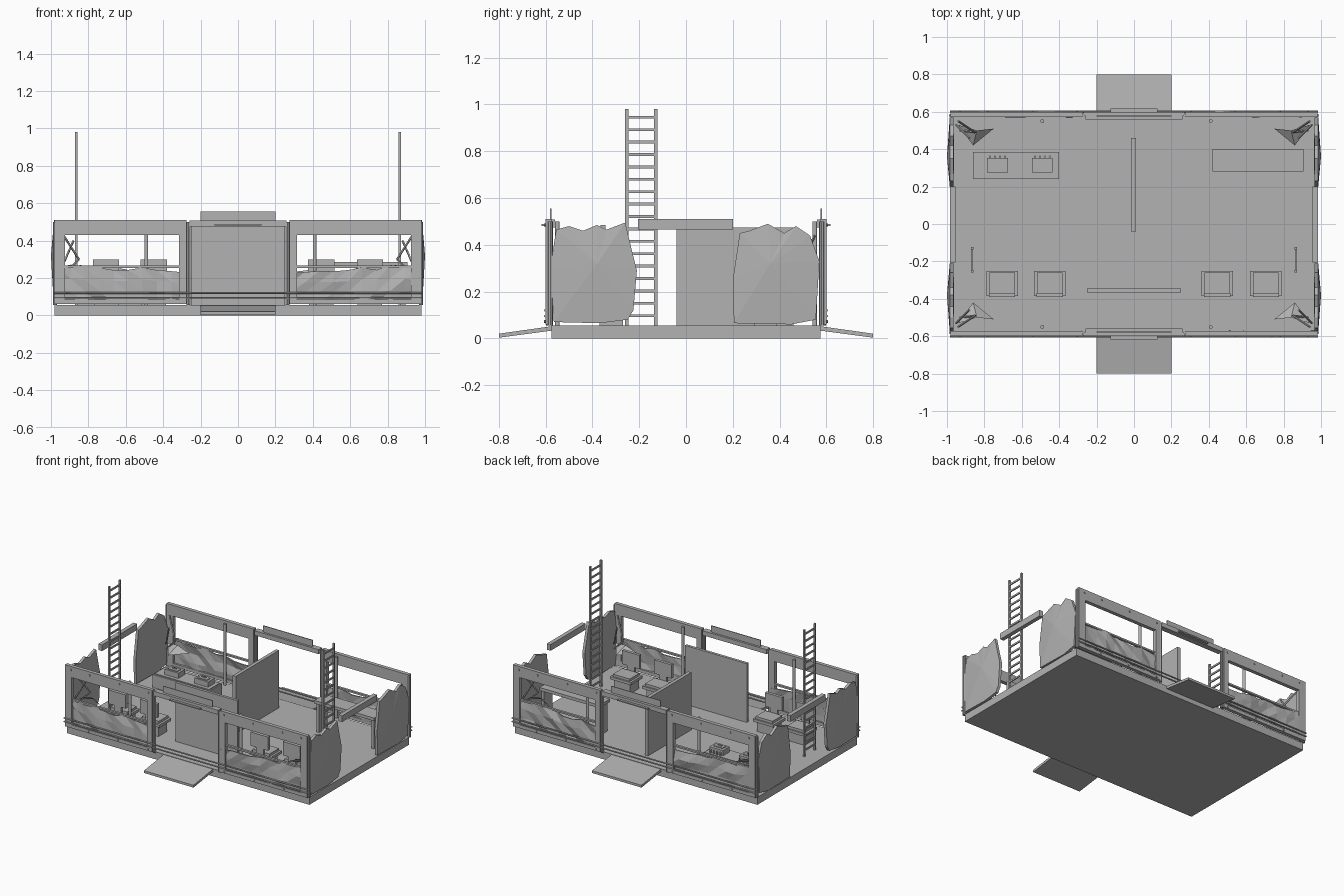
import bpy, bmesh, math, random
from mathutils import Vector

random.seed(4)
cube = bpy.data.objects.get("Cube")
if cube:
    bpy.data.objects.remove(cube)

grey = bpy.data.materials.new("plain grey")
grey.use_nodes = True
grey.diffuse_color = (0.45, 0.45, 0.45, 1)
grey.node_tree.nodes["Principled BSDF"].inputs["Base Color"].default_value = grey.diffuse_color
FLOOR = 0.055


def finish(name, bm):
    bmesh.ops.recalc_face_normals(bm, faces=bm.faces)
    mesh = bpy.data.meshes.new(name)
    bm.to_mesh(mesh)
    bm.free()
    mesh.materials.append(grey)
    obj = bpy.data.objects.new(name, mesh)
    bpy.context.collection.objects.link(obj)
    return obj


def add_box(bm, x, y, z):
    """Box from three (low, high) ranges."""
    verts = bmesh.ops.create_cube(bm, size=1)["verts"]
    for v in verts:
        v.co = Vector([(a + b) / 2 + c * (b - a) for (a, b), c in zip((x, y, z), v.co)])


def boxes(name, *ranges):
    bm = bmesh.new()
    for r in ranges:
        add_box(bm, *r)
    return finish(name, bm)


def add_rod(bm, start, end, radius, sides=8):
    start, end = Vector(start), Vector(end)
    axis = end - start
    verts = bmesh.ops.create_cone(bm, segments=sides, radius1=radius, radius2=radius,
                                  depth=axis.length, cap_ends=True)["verts"]
    turn = axis.to_track_quat("Z", "Y")
    for v in verts:
        v.co = turn @ v.co + (start + end) / 2


def rods(name, radius, *spans, sides=8):
    bm = bmesh.new()
    for start, end in spans:
        add_rod(bm, start, end, radius, sides)
    return finish(name, bm)


def span(centre, half):
    return (centre - half, centre + half)


def order(a, b):
    return (min(a, b), max(a, b))


# Floor slab and partitions
boxes("floor", ((-0.98, 0.98), (-0.575, 0.575), (0, FLOOR)))
boxes("lengthwise_partition", ((-0.015, 0.01), (-0.04, 0.46), (FLOOR, 0.475)))
boxes("crosswise_partition", ((-0.25, 0.25), (-0.365, -0.345), (FLOOR, 0.485)))


def ramp(side):
    bm = bmesh.new()
    profile = [(0.575, 0.052), (0.8, 0.02), (0.8, 0.003), (0.575, 0.033)]
    face = bm.faces.new([bm.verts.new((-0.2, side * y, z)) for y, z in profile])
    out = bmesh.ops.extrude_face_region(bm, geom=[face])["geom"]
    bmesh.ops.translate(bm, verts=[v for v in out if isinstance(v, bmesh.types.BMVert)],
                        vec=(0.4, 0, 0))
    finish("entrance_ramp", bm)


def crumpled_panel(sx, sy):
    """Dented sheet under a window, with a torn top edge."""
    bm = bmesh.new()
    cols, rows = 9, 3
    grid = []
    for i in range(cols + 1):
        x = 0.28 + 0.69 * i / cols
        top = 0.235 + 0.03 * i / cols + random.uniform(-0.012, 0.012)
        grid.append([bm.verts.new((sx * x, sy * (0.585 + random.uniform(-0.012, 0.012)),
                                   0.065 + (top - 0.065) * j / rows)) for j in range(rows + 1)])
    for i in range(cols):
        for j in range(rows):
            a, b, c, d = grid[i][j], grid[i + 1][j], grid[i + 1][j + 1], grid[i][j + 1]
            bm.faces.new((a, b, c))
            bm.faces.new((a, c, d))
    panel = finish("crumpled_panel", bm)
    solid = panel.modifiers.new("thickness", "SOLIDIFY")
    solid.thickness = 0.008
    solid.offset = 0


def torn_end_panel(sx, name, outline, centre):
    """Ragged sheet at the end, slightly bulged from its middle."""
    bm = bmesh.new()
    rings = []
    for depth, bulge in ((0.965, 0.962), (0.985, 1.0)):
        mid = bm.verts.new((sx * bulge, *centre))
        ring = [bm.verts.new((sx * depth, y, z)) for y, z in outline]
        for a, b in zip(ring, ring[1:] + ring[:1]):
            bm.faces.new((mid, a, b))
        rings.append(ring)
    inner, outer = rings
    for i in range(len(outline)):
        j = (i + 1) % len(outline)
        bm.faces.new((inner[i], inner[j], outer[j], outer[i]))
    finish(name, bm)


# Long walls, front and back
for sy in (-1, 1):
    ramp(sy)
    y = order(sy * 0.573, sy * 0.6)
    boxes("door_header", ((-0.26, 0.26), order(sy * 0.56, sy * 0.6), (0.475, 0.508)))
    boxes("roof_sign_plate", ((-0.2, 0.2), span(sy * 0.578, 0.003), (0.508, 0.555)))
    boxes("door_light_bar", ((-0.125, 0.125), order(sy * 0.6, sy * 0.617), (0.481, 0.489)))
    rods("lower_rails", 0.005, *[((-0.985, sy * 0.602, z), (0.985, sy * 0.602, z))
                                 for z in (0.095, 0.12)])
    for sx in (-1, 1):
        def wx(a, b):
            return order(sx * a, sx * b)
        boxes("window_frame",
              (wx(0.275, 0.98), y, (0.43, 0.51)),
              (wx(0.275, 0.315), y, (0.06, 0.43)),
              (wx(0.925, 0.98), y, (0.06, 0.43)),
              (wx(0.315, 0.925), order(sy * 0.575, sy * 0.592), (0.255, 0.267)),
              (wx(0.275, 0.98), y, (0.06, 0.085)))
        rods("door_post", 0.011, ((sx * 0.264, sy * 0.588, FLOOR), (sx * 0.264, sy * 0.588, 0.5)))
        rods("corner_post", 0.011, ((sx * 0.978, sy * 0.58, FLOOR), (sx * 0.978, sy * 0.58, 0.5)))
        crumpled_panel(sx, sy)
        rods("wall_bolts", 0.006,
             *[((sx * x, sy * 0.598, z), (sx * x, sy * 0.606, z))
               for x, z in ((0.305, 0.485), (0.54, 0.485), (0.78, 0.485), (0.93, 0.485),
                            (0.31, 0.072), (0.55, 0.072), (0.79, 0.072))])
        # Bent struts and loose scraps in each corner
        rods("bent_struts", 0.006,
             ((sx * 0.94, sy * 0.55, 0.44), (sx * 0.85, sy * 0.49, 0.3)),
             ((sx * 0.85, sy * 0.49, 0.3), (sx * 0.93, sy * 0.5, 0.22)),
             ((sx * 0.95, sy * 0.53, 0.24), (sx * 0.88, sy * 0.46, 0.4)), sides=5)
        bm = bmesh.new()
        scrap = [(0.94, 0.53, 0.25), (0.86, 0.42, 0.22), (0.75, 0.51, 0.23), (0.84, 0.5, 0.27)]
        a, b, c, d = [bm.verts.new((sx * p, sy * q, r)) for p, q, r in scrap]
        bm.faces.new((a, b, d))
        bm.faces.new((b, c, d))
        finish("loose_scrap", bm)
    for x in (-0.49, 0.41):
        rods("support_pole", 0.01, ((x, sy * 0.55, FLOOR), (x, sy * 0.55, 0.5)), sides=12)

# End walls: torn panels, lintel and ladder
front_outline = [(-0.565, 0.07), (-0.58, 0.3), (-0.555, 0.465), (-0.5, 0.48), (-0.44, 0.46),
                 (-0.38, 0.485), (-0.34, 0.465), (-0.26, 0.495), (-0.23, 0.37), (-0.21, 0.29),
                 (-0.225, 0.12), (-0.25, 0.08), (-0.37, 0.065)]
back_outline = [(0.205, 0.065), (0.2, 0.25), (0.23, 0.45), (0.27, 0.46), (0.35, 0.49),
                (0.42, 0.45), (0.47, 0.48), (0.53, 0.44), (0.57, 0.33), (0.555, 0.08),
                (0.45, 0.06)]
for sx in (-1, 1):
    torn_end_panel(sx, "front_end_panel", front_outline, (-0.38, 0.32))
    torn_end_panel(sx, "back_end_panel", back_outline, (0.36, 0.32))
    boxes("end_lintel", (order(sx * 0.955, sx * 0.985), (-0.205, 0.2), (0.465, 0.51)))
    lx = span(sx * 0.865, 0.006)
    rungs = [(span(sx * 0.865, 0.004), (-0.25, -0.13), span(0.945 - 0.053 * i, 0.006))
             for i in range(17)]
    boxes("ladder", (lx, (-0.26, -0.246), (FLOOR, 0.98)),
          (lx, (-0.136, -0.122), (FLOOR, 0.98)), *rungs)

# Chairs
for x in (-0.705, -0.45, 0.445, 0.705):
    boxes("chair", (span(x, 0.065), (-0.37, -0.27), (FLOOR, 0.13)),
          (span(x, 0.084), (-0.385, -0.25), (0.13, 0.15)),
          (span(x, 0.068), (-0.37, -0.26), (0.15, 0.168)),
          (span(x, 0.03), (-0.385, -0.37), (0.15, 0.22)),
          (span(x, 0.07), (-0.39, -0.368), (0.2, 0.3)))

# Cooking counter with two burners, and a side table
boxes("counter", ((-0.86, -0.4), (0.24, 0.385), (FLOOR, 0.15)),
      ((-0.85, -0.41), (0.25, 0.375), (0.15, 0.156)))
for x in (-0.73, -0.49):
    boxes("cooker", (span(x, 0.055), (0.275, 0.352), (0.156, 0.195)),
          (span(x, 0.038), (0.285, 0.33), (0.195, 0.201)),
          (span(x, 0.018), (0.305, 0.312), (0.201, 0.207)))
    rods("cooker_knobs", 0.006, *[((x + d, 0.36, 0.156), (x + d, 0.36, 0.18))
                                  for d in (-0.04, -0.013, 0.013, 0.04)])
boxes("side_table", ((0.42, 0.905), (0.28, 0.4), (0.265, 0.287)),
      ((0.43, 0.45), (0.29, 0.39), (FLOOR, 0.265)),
      ((0.875, 0.895), (0.29, 0.39), (FLOOR, 0.265)))
